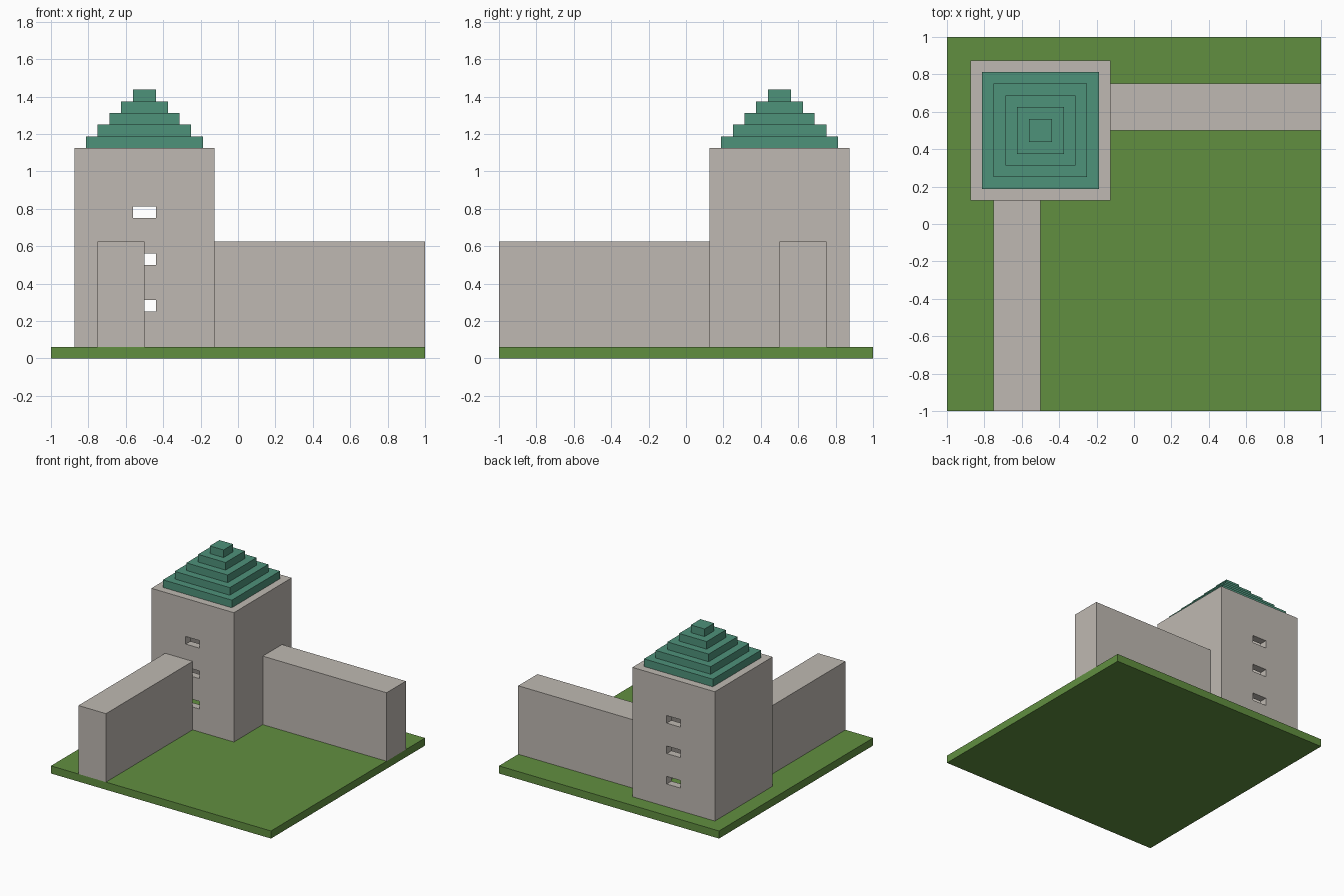
import bpy
import bmesh
from mathutils import Matrix, Vector

old = bpy.data.objects.get("Cube")
if old:
    bpy.data.objects.remove(old, do_unlink=True)

U = 1 / 16  # building block unit


def material(name, rgb):
    mat = bpy.data.materials.new(name)
    mat.use_nodes = True
    mat.diffuse_color = (*rgb, 1)
    bsdf = next(n for n in mat.node_tree.nodes if n.type == 'BSDF_PRINCIPLED')
    bsdf.inputs["Base Color"].default_value = (*rgb, 1)
    bsdf.inputs["Roughness"].default_value = 0.9
    return mat


grass = material("grass green", (0.12, 0.275, 0.051))
stone = material("warm grey stone", (0.52, 0.485, 0.445))
copper = material("teal roof", (0.076, 0.287, 0.195))


def box(name, low, high, mat):
    """Box between two corners given in block units."""
    low, high = Vector(low) * U, Vector(high) * U
    bm = bmesh.new()
    bmesh.ops.create_cube(bm, size=1, matrix=Matrix.Translation((low + high) / 2)
                          @ Matrix.Diagonal((*(high - low), 1)))
    mesh = bpy.data.meshes.new(name)
    bm.to_mesh(mesh)
    bm.free()
    mesh.materials.append(mat)
    obj = bpy.data.objects.new(name, mesh)
    bpy.context.collection.objects.link(obj)
    return obj


def cut(target, low, high):
    """Remove a box-shaped volume from the target."""
    cutter = box("cutter", low, high, stone)
    cutter.hide_render = True
    mod = target.modifiers.new("cut", 'BOOLEAN')
    mod.operation = 'DIFFERENCE'
    mod.solver = 'EXACT'
    mod.object = cutter
    bpy.context.view_layer.objects.active = target
    bpy.ops.object.modifier_apply(modifier=mod.name)
    bpy.data.objects.remove(cutter, do_unlink=True)


# Ground slab
box("ground", (-16, -16, 0), (16, 16, 1), grass)

# Hollow tower with window slots through the front and back walls
tower = box("tower", (-14, 2, 1), (-2, 14, 18), stone)
cut(tower, (-13, 3, 0), (-3, 13, 19))
for z in (4, 8, 12):
    cut(tower, (-9, 0, z), (-7, 16, z + 1))

# Walls leaving the tower toward the front and the side
box("front_wall", (-12, -16, 1), (-8, 2, 10), stone)
box("side_wall", (-2, 8, 1), (16, 12, 10), stone)

# Stepped pyramid roof
for i in range(5):
    r = 5 - i
    box(f"roof_step_{i + 1}", (-8 - r, 8 - r, 18 + i), (-8 + r, 8 + r, 19 + i), copper)
